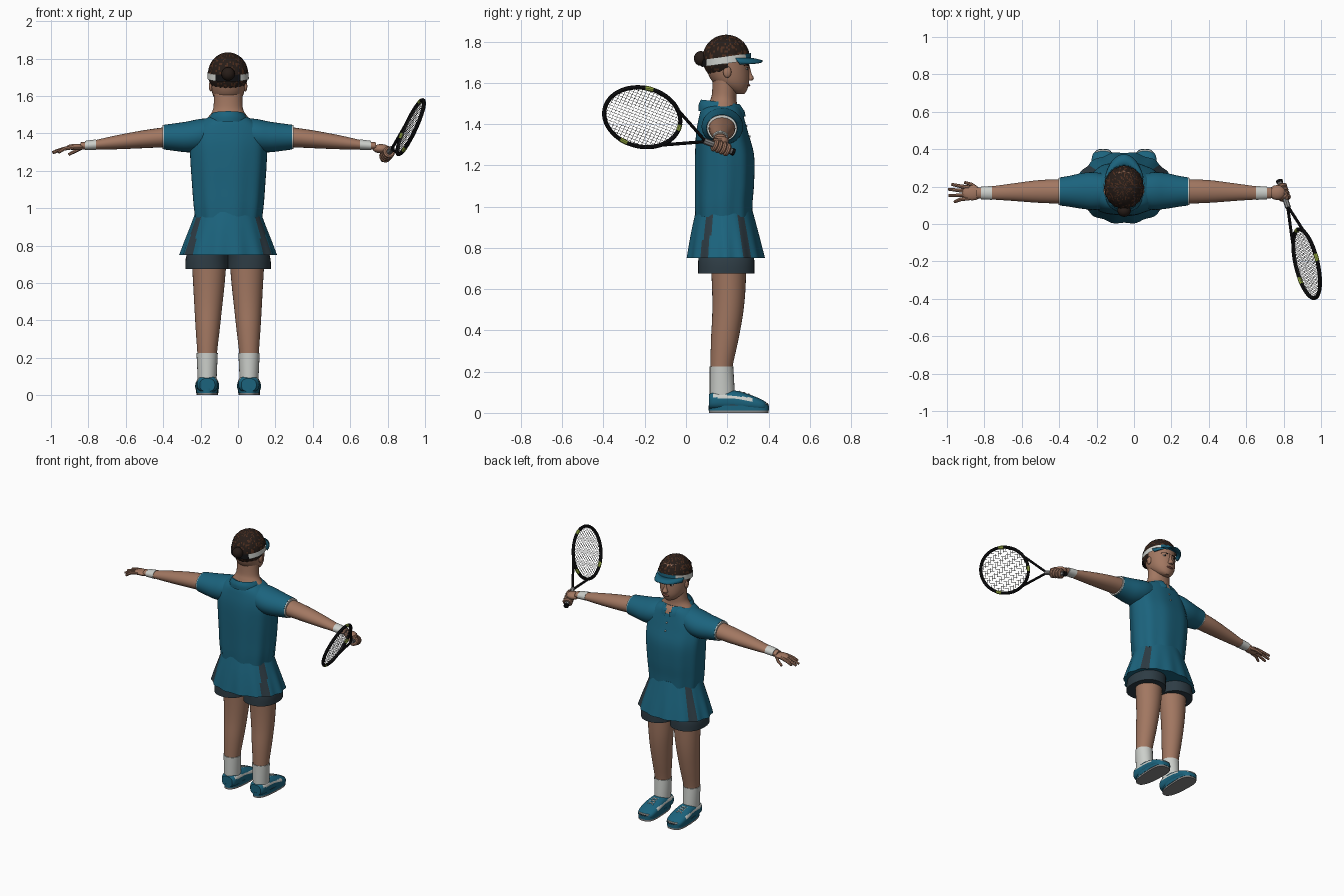
import bpy, bmesh, math, random
from mathutils import Vector

random.seed(4)
if "Cube" in bpy.data.objects:
    bpy.data.objects.remove(bpy.data.objects["Cube"])
CX = -0.053   # centre line of the body
made = []


def material(name, r, g, b):
    m = bpy.data.materials.new(name)
    m.use_nodes = True
    m.diffuse_color = (r, g, b, 1)
    m.node_tree.nodes["Principled BSDF"].inputs["Base Color"].default_value = (r, g, b, 1)
    return m


TEAL = material("teal cloth", 0.011, 0.125, 0.205)
SKIN = material("skin", 0.36, 0.185, 0.12)
HAIR = material("dark hair", 0.02, 0.012, 0.009)
STREAK = material("brown hair", 0.075, 0.028, 0.014)
WHITE = material("white cloth", 0.6, 0.62, 0.59)
SLATE = material("slate cloth", 0.027, 0.045, 0.058)
BLACK = material("black", 0.006, 0.006, 0.007)
LIME = material("lime", 0.35, 0.46, 0.06)
GREY = material("grey", 0.24, 0.24, 0.24)
LIPS = material("lips", 0.25, 0.09, 0.065)


def finish(name, bm, mats, rule=None):
    bmesh.ops.recalc_face_normals(bm, faces=bm.faces)
    me = bpy.data.meshes.new(name)
    for m in mats:
        me.materials.append(m)
    if rule:
        for f in bm.faces:
            f.material_index = rule(f.calc_center_median())
    bm.to_mesh(me)
    bm.free()
    ob = bpy.data.objects.new(name, me)
    bpy.context.collection.objects.link(ob)
    made.append(ob)
    return ob


def smooth_stations(st, steps):
    out = []
    for i in range(len(st) - 1):
        p = [st[max(0, min(len(st) - 1, i + k))] for k in (-1, 0, 1, 2)]
        for s in range(steps):
            t = s / steps
            out.append([0.5 * (2 * b + (c - a) * t + (2 * a - 5 * b + 4 * c - d) * t ** 2
                               + (3 * b - a - 3 * c + d) * t ** 3) for a, b, c, d in zip(*p)])
    return out + [list(st[-1])]


def loft(name, st, mats, axis="z", segs=32, n=2.0, steps=4, rule=None, caps=True, wave=(0, 0), gap=None, shear=0):
    """Rings (t, centre u, centre v, radius u, radius v) along an axis; waves grow towards the first ring."""
    bm = bmesh.new()
    rows = []
    rings = smooth_stations(st, steps)
    for k, (t, cu, cv, ru, rv) in enumerate(rings):
        fade = 1 - k / (len(rings) - 1)
        row = []
        for i in range(segs):
            a = math.tau * i / segs
            c, s = math.cos(a), math.sin(a)
            w = 1 + wave[1] * fade * math.cos(wave[0] * a)
            u = cu + ru * w * math.copysign(abs(c) ** (2 / n), c)
            v = cv + rv * w * math.copysign(abs(s) ** (2 / n), s)
            p = {"z": (u, v, t + shear * (v - cv)), "x": (t, u, v), "y": (u, t, v)}[axis]
            row.append(bm.verts.new(p))
        rows.append(row)
    for a, b in zip(rows, rows[1:]):
        for i in range(segs):
            j = (i + 1) % segs
            bm.faces.new((a[i], a[j], b[j], b[i]))
    if caps:
        bm.faces.new(rows[0])
        bm.faces.new(rows[-1])
    if gap:
        cut = [f for f in bm.faces if gap(f.calc_center_median())]
        bmesh.ops.delete(bm, geom=cut, context="FACES")
    return finish(name, bm, mats, rule)


def ball(name, pos, size, mat, segs=16):
    bm = bmesh.new()
    bmesh.ops.create_uvsphere(bm, u_segments=segs, v_segments=segs // 2, radius=1)
    for v in bm.verts:
        v.co = Vector([p + s * c for p, s, c in zip(pos, size, v.co)])
    return finish(name, bm, [mat])


def tube(name, lines, r, mat, closed=False, res=2, tip=1.0):
    cu = bpy.data.curves.new(name, "CURVE")
    cu.dimensions, cu.bevel_depth, cu.bevel_resolution, cu.use_fill_caps = "3D", r, res, True
    for pts in lines:
        sp = cu.splines.new("POLY")
        sp.points.add(len(pts) - 1)
        for i, p in enumerate(pts):
            sp.points[i].co = (*p, 1)
            sp.points[i].radius = 1 + (tip - 1) * i / (len(pts) - 1)
        sp.use_cyclic_u = closed
    cu.materials.append(mat)
    ob = bpy.data.objects.new(name, cu)
    bpy.context.collection.objects.link(ob)
    bpy.ops.object.select_all(action="DESELECT")
    ob.select_set(True)
    bpy.context.view_layer.objects.active = ob
    bpy.ops.object.convert(target="MESH")
    made.append(bpy.context.view_layer.objects.active)


# Shirt with a small open neck, collar, buttons
loft("shirt_body", [(0.95, CX, 0.183, 0.178, 0.136), (1.02, CX, 0.183, 0.187, 0.138), (1.12, CX, 0.187, 0.195, 0.142),
     (1.25, CX, 0.187, 0.204, 0.142), (1.35, CX, 0.176, 0.205, 0.127), (1.42, CX, 0.172, 0.185, 0.112),
     (1.47, CX, 0.172, 0.135, 0.098), (1.497, CX, 0.175, 0.08, 0.075)], [TEAL, SKIN], segs=64, n=2.3, wave=(9, 0.025),
     rule=lambda c: int(c.y > 0.2 and c.z > 1.43 and abs(c.x - CX) < (c.z - 1.425) * 0.45))
loft("collar", [(1.45, CX, 0.175, 0.112, 0.115), (1.48, CX, 0.172, 0.104, 0.111), (1.507, CX, 0.168, 0.085, 0.096)],
     [TEAL], segs=48, caps=False, shear=-0.12, gap=lambda c: c.y > 0.2 and abs(c.x - CX) < 0.02)
for z, y in ((1.39, 0.292), (1.34, 0.308)):
    ball("shirt_button", (CX, y, z), (0.006, 0.006, 0.006), WHITE, 8)

# Skirt with dark side stripes
def stripe(c):
    a = math.degrees(math.atan2(abs(c.y - 0.19) / 0.19, abs(c.x - CX) / 0.26))
    return int(26 < a < 41)


loft("skirt", [(0.75, CX, 0.193, 0.256, 0.19), (0.82, CX, 0.19, 0.232, 0.176), (0.9, CX, 0.187, 0.202, 0.158),
     (0.99, CX, 0.185, 0.17, 0.135)], [TEAL, SLATE], segs=96, rule=stripe, wave=(14, 0.022))

# Paired parts
for side, word in ((-1, "right"), (1, "left")):
    def X(d):
        return CX + side * d
    loft(word + "_sleeve", [(X(0.05), 0.174, 1.405, 0.08, 0.08), (X(0.15), 0.176, 1.39, 0.1, 0.087),
         (X(0.22), 0.177, 1.381, 0.096, 0.082), (X(0.29), 0.175, 1.38, 0.083, 0.073), (X(0.342), 0.174, 1.38, 0.075, 0.066)],
         [TEAL], axis="x")
    loft(word + "_sleeve_trim", [(X(0.336), 0.174, 1.38, 0.074, 0.065), (X(0.35), 0.174, 1.38, 0.073, 0.064)],
         [WHITE], axis="x", steps=1)
    loft(word + "_arm", [(X(0.30), 0.174, 1.383, 0.066, 0.055), (X(0.45), 0.174, 1.369, 0.061, 0.048),
         (X(0.60), 0.17, 1.352, 0.046, 0.037), (X(0.72), 0.166, 1.338, 0.034, 0.024), (X(0.79), 0.166, 1.333, 0.028, 0.019)],
         [SKIN], axis="x", segs=24)
    loft(word + "_wristband", [(X(0.705), 0.166, 1.34, 0.037, 0.028), (X(0.765), 0.166, 1.335, 0.034, 0.025)],
         [WHITE], axis="x", segs=24, steps=2)
    loft(word + "_shorts_leg", [(0.675, X(0.113), 0.195, 0.116, 0.137), (0.75, X(0.11), 0.195, 0.112, 0.135),
         (0.85, X(0.08), 0.19, 0.09, 0.12)], [SLATE], n=2.2)
    loft(word + "_leg", [(0.15, X(0.112), 0.172, 0.05, 0.05), (0.22, X(0.112), 0.172, 0.052, 0.053),
         (0.35, X(0.109), 0.187, 0.064, 0.066), (0.47, X(0.106), 0.201, 0.074, 0.074), (0.58, X(0.103), 0.207, 0.083, 0.08),
         (0.72, X(0.101), 0.207, 0.093, 0.086)], [SKIN])
    loft(word + "_sock", [(0.06, X(0.112), 0.175, 0.05, 0.06), (0.12, X(0.112), 0.175, 0.052, 0.06),
         (0.225, X(0.112), 0.172, 0.057, 0.057)], [WHITE], segs=24)
    # Shoe upper with a pale side flash, layered sole and laces
    loft(word + "_shoe", [(0.112, X(0.111), 0.055, 0.04, 0.035), (0.14, X(0.111), 0.06, 0.055, 0.045),
         (0.23, X(0.111), 0.06, 0.058, 0.049), (0.31, X(0.112), 0.048, 0.064, 0.04), (0.37, X(0.112), 0.036, 0.056, 0.027),
         (0.396, X(0.112), 0.03, 0.03, 0.014)], [TEAL, WHITE], axis="y", segs=48, n=2.5, steps=6,
         rule=lambda c: int(abs(c.z - 0.085 + 0.11 * (c.y - 0.13)) < 0.009 and 0.13 < c.y < 0.32))
    for part, z0, z1, grow, mat in (("outsole", 0.0, 0.012, 0.0, GREY), ("midsole", 0.012, 0.036, 0.002, TEAL),
                                    ("welt", 0.036, 0.043, 0.0, SLATE), ("foxing", 0.043, 0.049, -0.002, WHITE)):
        bm = bmesh.new()
        ring = []
        for i in range(40):
            a = math.tau * i / 40
            width = 0.056 + 0.012 * math.sin(a)
            ring.append(bm.verts.new((X(0.112) + (width + grow) * math.copysign(abs(math.cos(a)) ** 0.7, math.cos(a)),
                                      0.256 + (0.144 + grow) * math.copysign(abs(math.sin(a)) ** 0.7, math.sin(a)), z0)))
        ext = bmesh.ops.extrude_face_region(bm, geom=[bm.faces.new(ring)])["geom"]
        bmesh.ops.translate(bm, vec=(0, 0, z1 - z0), verts=[v for v in ext if isinstance(v, bmesh.types.BMVert)])
        bm.faces.new(ring) if not any(set(f.verts) == set(ring) for f in bm.faces) else None
        finish(word + "_" + part, bm, [mat])
    tube(word + "_laces", [[(X(0.112 - d), y, z), (X(0.112), y + 0.01, z + 0.004), (X(0.112 + d), y + 0.02, z - 0.004)]
                           for y, z in ((0.25, 0.101), (0.272, 0.095), (0.294, 0.088)) for d in (-0.022, 0.022)],
         0.003, WHITE)
    # Face and ear details
    ball(word + "_ear", (X(0.092), 0.2, 1.652), (0.011, 0.02, 0.028), SKIN)
    ball(word + "_eye", (X(0.036), 0.291, 1.668), (0.015, 0.008, 0.006), WHITE)
    ball(word + "_pupil", (X(0.036), 0.297, 1.668), (0.007, 0.004, 0.006), BLACK, 10)
    tube(word + "_eyebrow", [[(X(0.016), 0.304, 1.684), (X(0.036), 0.298, 1.688), (X(0.058), 0.281, 1.684)]], 0.003, HAIR)

# Neck, head, nose and mouth
loft("neck", [(1.455, CX, 0.178, 0.125, 0.08), (1.485, CX, 0.178, 0.108, 0.072), (1.515, CX, 0.181, 0.086, 0.064),
     (1.55, CX, 0.186, 0.077, 0.06), (1.64, CX, 0.19, 0.076, 0.06)], [SKIN])
loft("head", [(1.545, CX, 0.262, 0.02, 0.02), (1.56, CX, 0.247, 0.048, 0.046), (1.59, CX, 0.224, 0.074, 0.08),
     (1.63, CX, 0.21, 0.088, 0.097), (1.69, CX, 0.2, 0.095, 0.105), (1.75, CX, 0.198, 0.094, 0.106),
     (1.8, CX, 0.198, 0.07, 0.08)], [SKIN])
loft("nose", [(1.61, CX, 0.305, 0.016, 0.014), (1.622, CX, 0.309, 0.019, 0.02), (1.645, CX, 0.304, 0.011, 0.014),
     (1.69, CX, 0.3, 0.007, 0.006)], [SKIN], segs=16)
ball("mouth", (CX, 0.3, 1.588), (0.025, 0.012, 0.007), LIPS)

# Braided hair: a cap with ridges, cut away over the face
bm = bmesh.new()
bmesh.ops.create_uvsphere(bm, u_segments=72, v_segments=36, radius=1)
bmesh.ops.delete(bm, geom=[f for f in bm.faces if f.calc_center_median().z < -0.74 or
                           (f.calc_center_median().y > 0.12 and f.calc_center_median().z < 0.1)], context="FACES")
for v in bm.verts:
    w = 1 + 0.015 * math.cos(18 * math.atan2(v.co.y, v.co.x))
    v.co = Vector((CX + 0.106 * v.co.x * w, 0.195 + 0.115 * v.co.y * w, 1.718 + 0.115 * v.co.z))
finish("hair", bm, [HAIR, STREAK], lambda c: int(random.random() < 0.25))
ball("hair_bun", (CX, 0.072, 1.718), (0.036, 0.034, 0.036), HAIR)

# Sun visor: white sides, dark strap behind, teal front
loft("visor_band", [(1.693, CX, 0.195, 0.111, 0.12), (1.727, CX, 0.195, 0.109, 0.119)], [WHITE, TEAL, BLACK],
     segs=48, steps=2, caps=False, shear=0.14, rule=lambda c: 1 if c.y > 0.29 else 2 if c.y < 0.098 else 0)
bm = bmesh.new()
arcs = []
for rx, ry, z, drop in ((0.109, 0.117, 1.722, 0.0), (0.112, 0.15, 1.722, 0.012), (0.108, 0.178, 1.718, 0.02)):
    arcs.append([bm.verts.new((CX + rx * math.cos(a), 0.195 + ry * math.sin(a), z - drop * (0.5 + abs(math.cos(a)))))
                 for a in [math.radians(22 + 136 * i / 20) for i in range(21)]])
for a, b in zip(arcs, arcs[1:]):
    for i in range(20):
        bm.faces.new((a[i], b[i], b[i + 1], a[i + 1]))
brim = finish("visor_brim", bm, [TEAL])
brim.modifiers.new("thickness", "SOLIDIFY").thickness = 0.006

# Open hand
ball("open_palm", (-0.865, 0.166, 1.327), (0.055, 0.04, 0.017), SKIN)
tube("open_fingers", [[(-0.88, 0.166 + o, 1.327), (-0.93, 0.166 + o * 1.3, 1.318), (x, y, z)] for o, x, y, z in
     ((0.028, -0.975, 0.212, 1.305), (0.01, -0.992, 0.186, 1.298), (-0.01, -0.99, 0.152, 1.296), (-0.027, -0.96, 0.118, 1.298))],
     0.012, SKIN, tip=0.65)
tube("open_thumb", [[(-0.835, 0.185, 1.325), (-0.87, 0.212, 1.305), (-0.905, 0.222, 1.287)]], 0.012, SKIN, tip=0.65)

# Racket: an axis and a width direction span its plane
BUTT, HUB = Vector((0.777, 0.23, 1.264)), Vector((0.923, -0.212, 1.433))
AX = (HUB - BUTT).normalized()
WIDE = Vector((0.285, 0.432, 0.855))
WIDE = (WIDE - AX * WIDE.dot(AX)).normalized()
UP = AX.cross(WIDE)
A, B = 0.194, 0.15


def rim(deg):
    t = math.radians(deg)
    return HUB + AX * A * math.cos(t) + WIDE * B * math.sin(t)


tube("racket_frame", [[rim(i * 6) for i in range(60)]], 0.0105, BLACK, closed=True)
tube("racket_accents", [[rim(m + d) for d in range(-6, 7, 3)] for m in (80, 280, 172)], 0.0115, LIME)
strings = []
for i in range(-9, 10):
    k = i / 10
    h = math.sqrt(1 - k * k)
    strings.append([HUB + AX * A * k - WIDE * B * h, HUB + AX * A * k + WIDE * B * h])
    strings.append([HUB + WIDE * B * k - AX * A * h, HUB + WIDE * B * k + AX * A * h])
tube("racket_strings", strings, 0.0009, GREY, res=0)
throat = BUTT + AX * 0.15
tube("racket_throat", [[BUTT + AX * 0.13, throat, rim(d)] for d in (138, 222)], 0.008, BLACK)
tube("racket_grip", [[BUTT, BUTT + AX * 0.16]], 0.0155, GREY)
tube("racket_butt", [[BUTT - AX * 0.004, BUTT + AX * 0.01]], 0.018, BLACK)

# Gripping hand
ball("grip_palm", (0.765, 0.168, 1.318), (0.045, 0.04, 0.025), SKIN)
tube("grip_fingers", [[BUTT + AX * s + (WIDE * math.cos(a) + UP * math.sin(a)) * 0.022
                       for a in [math.tau * i / 14 for i in range(14)]] for s in (0.035, 0.057, 0.079, 0.101)],
     0.0115, SKIN, closed=True)
tube("grip_thumb", [[Vector((0.765, 0.19, 1.325)), BUTT + AX * 0.09 + WIDE * 0.03, BUTT + AX * 0.12 + WIDE * 0.022]],
     0.012, SKIN, tip=0.7)

# Smooth shading with sharp edges kept
bpy.ops.object.select_all(action="DESELECT")
for ob in made:
    ob.select_set(True)
bpy.context.view_layer.objects.active = made[0]
bpy.ops.object.shade_smooth_by_angle(angle=math.radians(40))
